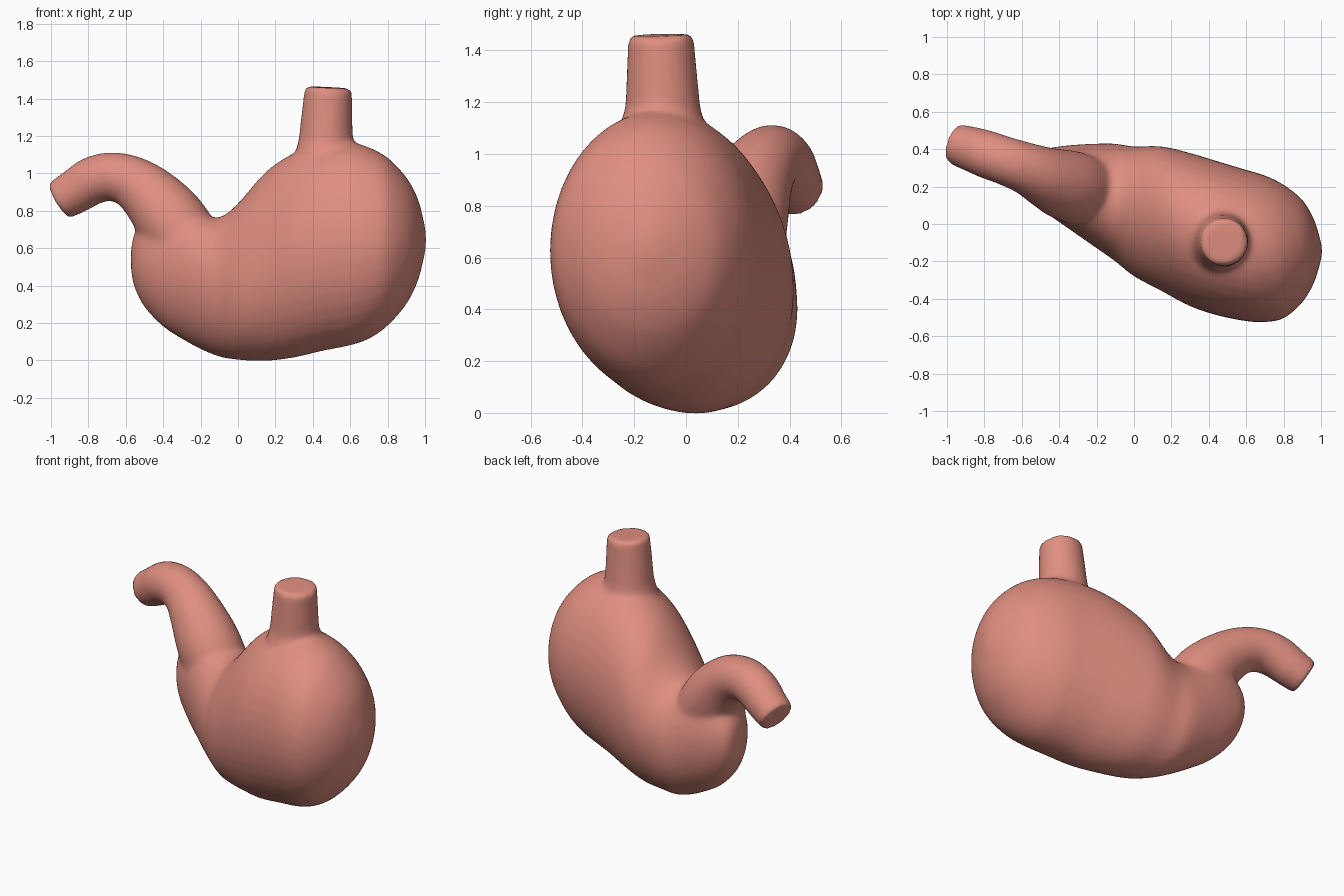
import bpy, bmesh, math
from mathutils import Vector

if "Cube" in bpy.data.objects:
    bpy.data.objects.remove(bpy.data.objects["Cube"])

SEG = 40

def spline(pts, steps=5):
    """Catmull-Rom resampling of tuples of any length."""
    pts = [Vector(p) for p in pts]
    out = []
    for i in range(len(pts) - 1):
        a, b, c, d = pts[max(i - 1, 0)], pts[i], pts[i + 1], pts[min(i + 2, len(pts) - 1)]
        for s in range(steps):
            t = s / steps
            out.append(0.5 * (2 * b + (c - a) * t + (2 * a - 5 * b + 4 * c - d) * t * t
                              + (3 * b - a - 3 * c + d) * t ** 3))
    return out + [pts[-1]]

def loft(bm, rings):
    """Skin a closed tube over rings of points, with capped ends."""
    loops = [[bm.verts.new(p) for p in r] for r in rings]
    for a, b in zip(loops, loops[1:]):
        for i in range(SEG):
            j = (i + 1) % SEG
            bm.faces.new((a[i], a[j], b[j], b[i]))
    bm.faces.new(loops[0][::-1])
    bm.faces.new(loops[-1])

def tube(bm, pts):
    """Round tube along (x, y, z) points, each with its own radius."""
    smooth = spline([p[:3] for p in pts])
    rad = [r[0] for r in spline([(p[3], 0) for p in pts])]
    rings = []
    for i, p in enumerate(smooth):
        t = (smooth[min(i + 1, len(smooth) - 1)] - smooth[max(i - 1, 0)]).normalized()
        u = t.cross(Vector((0.37, 0.93, 0))).normalized()
        v = t.cross(u)
        rings.append([p + rad[i] * (math.cos(k * math.tau / SEG) * u + math.sin(k * math.tau / SEG) * v)
                      for k in range(SEG)])
    loft(bm, rings)

bm = bmesh.new()

# Sac: elliptical sections across x, given as x, z low, z high, y front, y back
sections = [
    (-0.572, 0.48, 0.60, 0.22, 0.31), (-0.553, 0.39, 0.68, 0.16, 0.36),
    (-0.50, 0.285, 0.76, 0.085, 0.395), (-0.40, 0.18, 0.82, 0.01, 0.415),
    (-0.30, 0.115, 0.82, -0.06, 0.425), (-0.20, 0.06, 0.785, -0.13, 0.43),
    (-0.10, 0.02, 0.765, -0.20, 0.43), (0.0, 0.003, 0.84, -0.28, 0.415),
    (0.15, -0.003, 1.01, -0.36, 0.415), (0.30, 0.015, 1.11, -0.44, 0.38),
    (0.45, 0.05, 1.16, -0.49, 0.335), (0.60, 0.08, 1.165, -0.52, 0.29),
    (0.70, 0.115, 1.14, -0.525, 0.26), (0.80, 0.185, 1.085, -0.505, 0.21),
    (0.90, 0.30, 0.98, -0.42, 0.13), (0.96, 0.42, 0.87, -0.32, 0.03),
    (0.99, 0.53, 0.76, -0.23, -0.06), (1.005, 0.60, 0.69, -0.17, -0.12)]
half = [spline([s[:3] for s in sections], 4), spline([(s[3], s[4]) for s in sections], 4)]
rings = []
for (x, z0, z1), (y0, y1) in zip(*half):
    rings.append([Vector((x, (y0 + y1) / 2 + (y1 - y0) / 2 * math.cos(k * math.tau / SEG),
                          (z0 + z1) / 2 + (z1 - z0) / 2 * math.sin(k * math.tau / SEG)))
                  for k in range(SEG)])
loft(bm, rings)

# Outlet tube growing out of the sac, curling up and back to the left
tube(bm, [(-0.20, 0.17, 0.48, 0.17), (-0.28, 0.185, 0.63, 0.19), (-0.37, 0.21, 0.765, 0.188),
          (-0.47, 0.25, 0.88, 0.163), (-0.57, 0.295, 0.955, 0.140), (-0.68, 0.335, 0.983, 0.130),
          (-0.78, 0.37, 0.960, 0.128), (-0.86, 0.398, 0.910, 0.121), (-0.955, 0.427, 0.855, 0.110)])

# Inlet pipe on top
tube(bm, [(0.47, -0.09, 0.95, 0.20), (0.47, -0.09, 1.11, 0.165), (0.47, -0.09, 1.18, 0.146),
          (0.475, -0.093, 1.30, 0.137), (0.483, -0.097, 1.46, 0.126)])

bmesh.ops.recalc_face_normals(bm, faces=bm.faces)
mesh = bpy.data.meshes.new("stomach")
bm.to_mesh(mesh)
bm.free()
stomach = bpy.data.objects.new("stomach", mesh)
bpy.context.collection.objects.link(stomach)

# Single flesh colour
flesh = bpy.data.materials.new("flesh_pink")
flesh.diffuse_color = (0.75, 0.275, 0.22, 1)
flesh.use_nodes = True
flesh.node_tree.nodes["Principled BSDF"].inputs["Base Color"].default_value = flesh.diffuse_color
mesh.materials.append(flesh)

# Fuse the parts into one skin and soften the joins
remesh = stomach.modifiers.new("fuse", 'REMESH')
remesh.mode = 'VOXEL'
remesh.voxel_size = 0.016
remesh.use_smooth_shade = True
soften = stomach.modifiers.new("soften", 'SMOOTH')
soften.factor = 0.5
soften.iterations = 12
